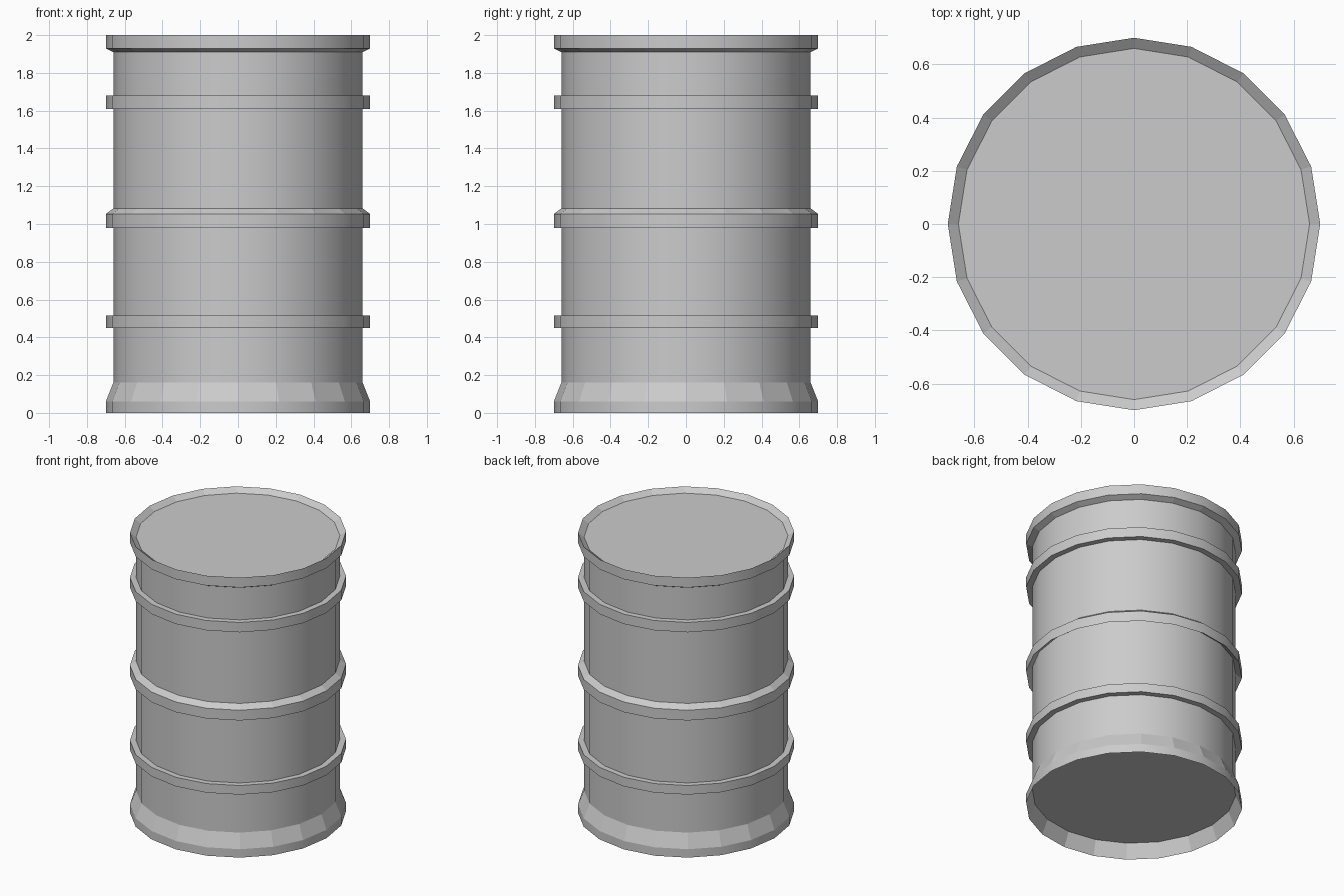
import bpy, bmesh, math

if "Cube" in bpy.data.objects:
    bpy.data.objects.remove(bpy.data.objects["Cube"])

SIDES = 20
R_BODY, R_RIM = 0.66, 0.70


def lathe(name, profile, cap_start=False, cap_end=False):
    """Spin an (r, z) profile round z; vertical walls are smooth, slopes stay flat."""
    bm = bmesh.new()
    rings = []
    for r, z in profile:
        rings.append([bm.verts.new((r * math.cos(2 * math.pi * i / SIDES),
                                    r * math.sin(2 * math.pi * i / SIDES), z))
                      for i in range(SIDES)])
    for k in range(len(rings) - 1):
        a, b = rings[k], rings[k + 1]
        for i in range(SIDES):
            j = (i + 1) % SIDES
            f = bm.faces.new((a[i], a[j], b[j], b[i]))
            f.smooth = abs(profile[k][0] - profile[k + 1][0]) < 1e-6
    if cap_start:
        bm.faces.new(rings[0][::-1])
    if cap_end:
        bm.faces.new(rings[-1])
    # keep every horizontal ring crease sharp
    for e in bm.edges:
        if abs(e.verts[0].co.z - e.verts[1].co.z) < 1e-6:
            e.smooth = False
    mesh = bpy.data.meshes.new(name)
    bm.to_mesh(mesh)
    bm.free()
    obj = bpy.data.objects.new(name, mesh)
    bpy.context.collection.objects.link(obj)
    return obj


def band(z0, z1, lean=0.0):
    """Hoop points from body to rim radius and back; lean tilts top and underside."""
    return [(R_BODY, z0 + lean), (R_RIM, z0), (R_RIM, z1), (R_BODY, z1 + lean)]


# Barrel: recessed base, flared foot, three hoops, top rim, sunken lid
profile = [(R_BODY, 0.10), (R_RIM, 0.0), (R_RIM, 0.06), (R_BODY, 0.16)]
profile += band(0.45, 0.515)
profile += band(0.98, 1.053, 0.03)
profile += band(1.61, 1.68)
profile += [(R_BODY, 1.91), (R_RIM, 1.93), (R_RIM, 2.0), (R_BODY, 1.97)]
lathe("barrel", profile, cap_start=True, cap_end=True)
